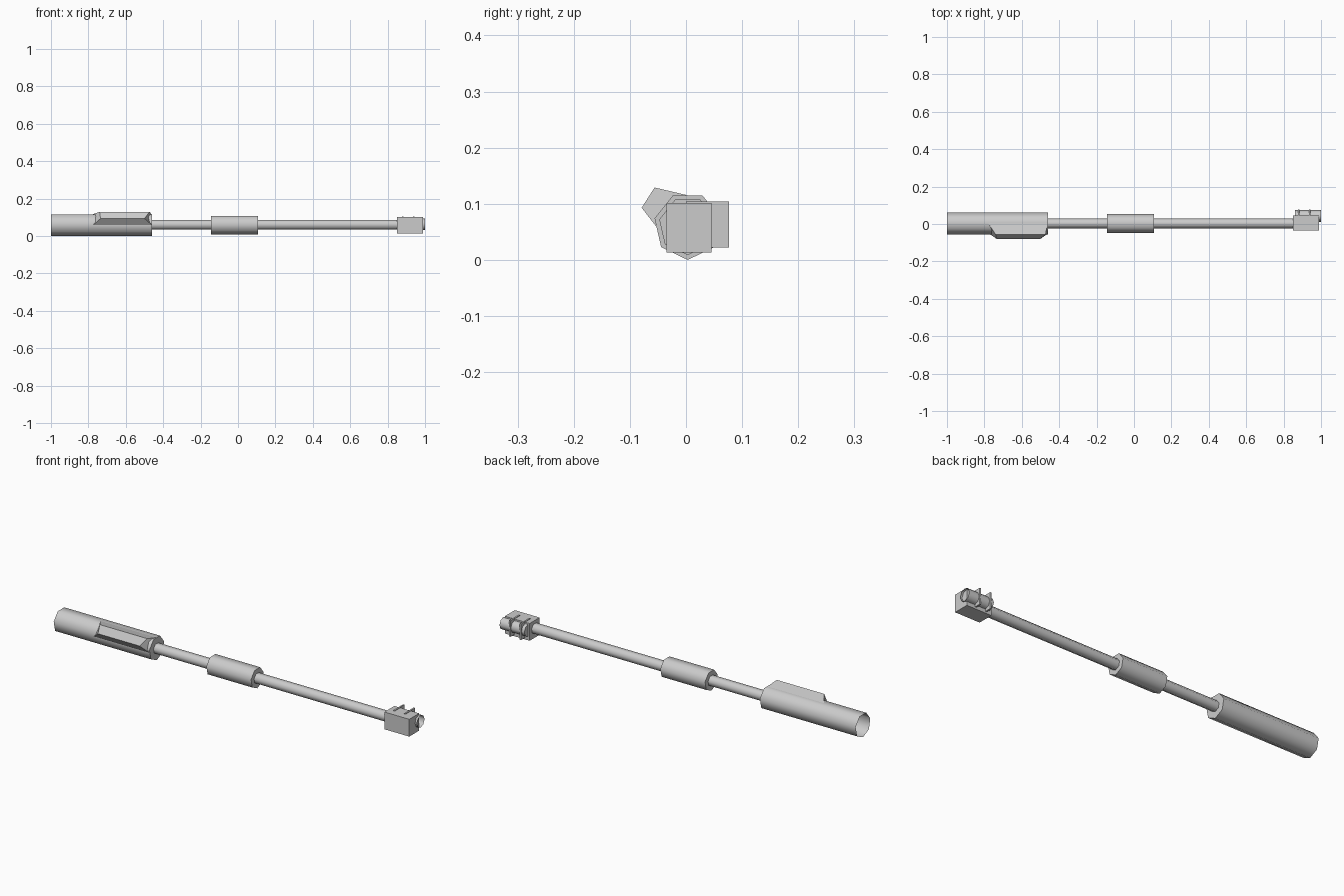
import bpy, bmesh
from math import sin, cos, pi

if "Cube" in bpy.data.objects:
    bpy.data.objects.remove(bpy.data.objects["Cube"])


def make(name, verts, faces, angle=55):
    mesh = bpy.data.meshes.new(name)
    bm = bmesh.new()
    vs = [bm.verts.new(v) for v in verts]
    for f in faces:
        bm.faces.new([vs[i] for i in f])
    bmesh.ops.recalc_face_normals(bm, faces=bm.faces)
    bm.to_mesh(mesh)
    bm.free()
    ob = bpy.data.objects.new(name, mesh)
    bpy.context.collection.objects.link(ob)
    bpy.ops.object.select_all(action='DESELECT')
    ob.select_set(True)
    bpy.context.view_layer.objects.active = ob
    bpy.ops.object.shade_smooth_by_angle(angle=angle * pi / 180)
    return ob


def loft(name, left, right, cap_left=True, cap_right=True, angle=55):
    """Join two matching (x, y, z) loops into a prism along x."""
    n = len(left)
    faces = [(i, (i + 1) % n, (i + 1) % n + n, i + n) for i in range(n)]
    if cap_left:
        faces.append(tuple(range(n)))
    if cap_right:
        faces.append(tuple(range(n, 2 * n)))
    return make(name, left + right, faces, angle)


def tube(name, x0, x1, r, y=0.003, z=0.0605, sides=7, **caps):
    # seven-sided, one corner pointing straight down
    ring = [(y + r * sin(2 * pi * i / sides), z - r * cos(2 * pi * i / sides))
            for i in range(sides)]
    return loft(name, [(x0, *p) for p in ring], [(x1, *p) for p in ring], **caps)


def box(name, x0, x1, y0, y1, z0, z1):
    ring = [(y0, z0), (y1, z0), (y1, z1), (y0, z1)]
    return loft(name, [(x0, *p) for p in ring], [(x1, *p) for p in ring], angle=30)


# Shaft parts: open rear sleeve, thin rod, middle collar
tube("rear_sleeve", -1.0, -0.46, 0.0605, cap_left=False)
tube("rod", -0.46, 0.88, 0.027)
tube("middle_collar", -0.145, 0.107, 0.052)

# Wedge housing on the sleeve, ends bevelled: (x0, x1, y, z)
housing = [(-0.785, -0.46, 0.012, 0.113), (-0.74, -0.473, -0.056, 0.129),
           (-0.735, -0.50, -0.079, 0.093), (-0.775, -0.46, -0.052, 0.058)]
loft("side_housing", [(a, y, z) for a, b, y, z in housing],
     [(b, y, z) for a, b, y, z in housing], angle=25)

# Front block with a small barrel and two square flanges behind it
box("front_block", 0.85, 0.99, -0.035, 0.045, 0.013, 0.101)
tube("barrel", 0.86, 1.0, 0.031, y=0.043, z=0.063, sides=8, cap_right=False)
for i, x in enumerate((0.88, 0.94)):
    box(f"flange_{i + 1}", x - 0.004, x + 0.004, 0.0, 0.077, 0.022, 0.104)
